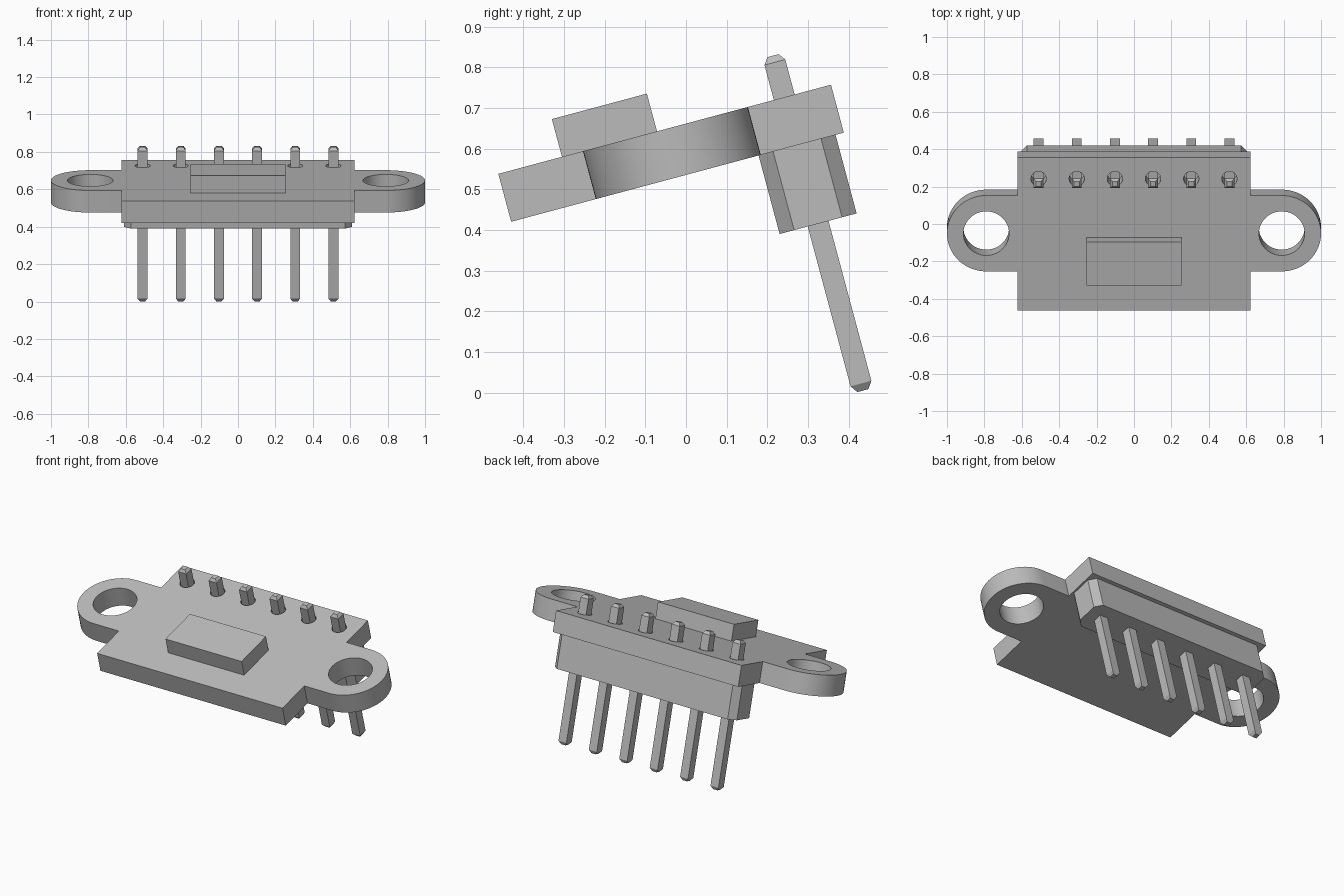
import bpy, bmesh, math
from mathutils import Matrix

default = bpy.data.objects.get("Cube")
if default:
    bpy.data.objects.remove(default)

# One plain grey for every part
grey = bpy.data.materials.new("grey")
grey.use_nodes = True
colour = (0.5, 0.5, 0.5, 1)
grey.diffuse_color = colour
grey.node_tree.nodes["Principled BSDF"].inputs["Base Color"].default_value = colour

# The whole assembly leans back; parts are laid out flat and share this frame
FRAME = Matrix.Translation((0, -0.43, 0.42)) @ Matrix.Rotation(math.radians(15), 4, "X")
LENGTH, THICK = 0.847, 0.122
EAR_X, EAR_Y, EAR_R, HOLE_R = 0.79, 0.4255, 0.21, 0.122
PIN_Y, PIN_HALF, PIN_STEP = 0.728, 0.0265, 0.204
PIN_XS = [(i - 2.5) * PIN_STEP for i in range(6)]


def arc(cx, cy, r, start, end, steps):
    angles = [math.radians(start + (end - start) * i / steps) for i in range(steps + 1)]
    return [(cx + r * math.cos(a), cy + r * math.sin(a)) for a in angles]


def finish(name, bm):
    bmesh.ops.recalc_face_normals(bm, faces=bm.faces)
    mesh = bpy.data.meshes.new(name)
    bm.to_mesh(mesh)
    bm.free()
    mesh.materials.append(grey)
    obj = bpy.data.objects.new(name, mesh)
    bpy.context.collection.objects.link(obj)
    obj.matrix_world = FRAME
    return obj


def plate(name, loops, z0, z1):
    """Extrude an outline, with any further loops as through holes."""
    bm = bmesh.new()
    for loop in loops:
        verts = [bm.verts.new((x, y, z0)) for x, y in loop]
        for a, b in zip(verts, verts[1:] + verts[:1]):
            bm.edges.new((a, b))
    bmesh.ops.triangle_fill(bm, use_beauty=True, edges=bm.edges[:], normal=(0, 0, 1))
    top = bmesh.ops.extrude_face_region(bm, geom=bm.faces[:], use_keep_orig=True)["geom"]
    moved = [v for v in top if isinstance(v, bmesh.types.BMVert)]
    bmesh.ops.translate(bm, verts=moved, vec=(0, 0, z1 - z0))
    return finish(name, bm)


def rectangle(x, y0, y1):
    return [(-x, y0), (x, y0), (x, y1), (-x, y1)]


# Circuit board with two rounded mounting ears and drilled holes
half_x = 0.622
right_side = [(half_x, 0), (half_x, EAR_Y - EAR_R)]
right_side += arc(EAR_X, EAR_Y, EAR_R, -90, 90, 32)
right_side += [(half_x, EAR_Y + EAR_R), (half_x, LENGTH)]
outline = right_side + [(-x, y) for x, y in reversed(right_side)]
holes = [arc(s * EAR_X, EAR_Y, HOLE_R, 0, 360, 48)[:-1] for s in (-1, 1)]
holes += [arc(x, PIN_Y, 0.041, 0, 360, 24)[:-1] for x in PIN_XS]
board = plate("circuit_board", [outline] + holes, 0, THICK)

# Sensor block on top of the board
plate("sensor_block", [rectangle(0.255, 0.162, 0.404)], THICK, 0.218)

# Header body under the rear edge, with chamfered corners
hx, y0, y1, c = 0.61, 0.63, 0.826, 0.037
header = [(hx - c, y0), (hx, y0 + c), (hx, y1 - c), (hx - c, y1)]
header += [(-x, y) for x, y in reversed(header)]
plate("header_body", [header], -0.2, 0)

# Square pins with tapered tips
for number, px in enumerate(PIN_XS, 1):
    bm = bmesh.new()
    rings = []
    for z, h in ((-0.625, 0.014), (-0.607, PIN_HALF), (0.211, PIN_HALF), (0.228, 0.014)):
        rings.append([bm.verts.new((px + sx * h, PIN_Y + sy * h, z))
                      for sx, sy in ((-1, -1), (1, -1), (1, 1), (-1, 1))])
    for low, high in zip(rings, rings[1:]):
        for i in range(4):
            j = (i + 1) % 4
            bm.faces.new((low[i], low[j], high[j], high[i]))
    bm.faces.new(rings[0])
    bm.faces.new(rings[-1])
    finish(f"pin_{number}", bm)

# Smooth only the rounded ears and hole walls
bpy.ops.object.select_all(action="DESELECT")
board.select_set(True)
bpy.context.view_layer.objects.active = board
bpy.ops.object.shade_smooth_by_angle(angle=math.radians(30))
